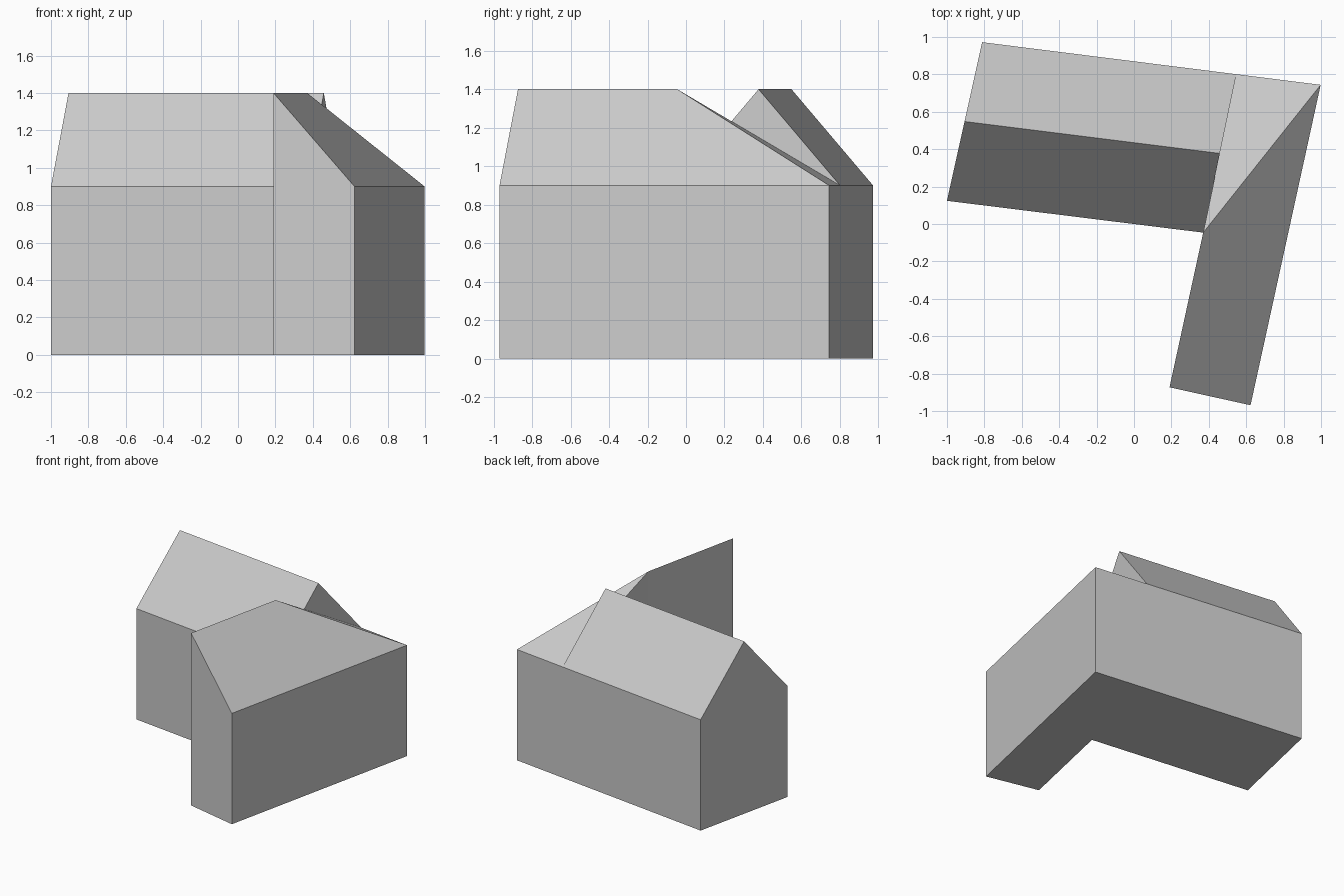
import bpy
import bmesh
from mathutils import Vector

cube = bpy.data.objects.get("Cube")
if cube:
    bpy.data.objects.remove(cube, do_unlink=True)

EAVE, RIDGE = 0.9, 1.4

# Plan corners of the L-shaped house
west_front = Vector((-1.0, 0.124))
west_back = Vector((-0.812, 0.972))
east_back = Vector((0.998, 0.744))
wing_east = Vector((0.623, -0.969))
wing_west = Vector((0.19, -0.873))
inner = Vector((0.37, -0.046))
junction = west_back.lerp(east_back, 0.751)   # where the two wings meet on the back wall

# Main ridge, and the point where the wing roof cuts the main gable
ridge_west = west_front.lerp(west_back, 0.5)
ridge_east = inner.lerp(junction, 0.5)
valley = inner.lerp(junction, 1 / 3)
VALLEY = EAVE + (RIDGE - EAVE) * 2 / 3

grey = bpy.data.materials.new("light grey")
grey.use_nodes = True
colour = (0.6, 0.6, 0.6, 1.0)
grey.diffuse_color = colour
grey.node_tree.nodes["Principled BSDF"].inputs["Base Color"].default_value = colour


def part(name, faces):
    """Flat-shaded object from faces given as (plan point, height) corners."""
    bm = bmesh.new()
    for face in faces:
        bm.faces.new([bm.verts.new((p.x, p.y, z)) for p, z in face])
    bmesh.ops.remove_doubles(bm, verts=bm.verts, dist=0.0005)
    mesh = bpy.data.meshes.new(name)
    bm.to_mesh(mesh)
    bm.free()
    mesh.materials.append(grey)
    bpy.context.collection.objects.link(bpy.data.objects.new(name, mesh))


def wall(a, b, top_a=EAVE, top_b=EAVE):
    return [(a, 0), (b, 0), (b, top_b), (a, top_a)]


# Floor slab under both wings
outline = [west_front, west_back, east_back, wing_east, wing_west, inner]
part("floor", [[(p, 0) for p in outline]])

# Walls of the main wing, with the pointed west gable
part("main_walls", [
    wall(west_front, inner),
    wall(east_back, west_back),
    wall(west_back, west_front)[:3] + [(ridge_west, RIDGE), (west_back, EAVE)],
])

# Walls of the side wing: low on the east, tall on the west
part("wing_walls", [
    wall(wing_east, east_back),
    wall(wing_west, wing_east, RIDGE, EAVE),
    wall(inner, wing_west, RIDGE, RIDGE),
])

# Gabled roof of the main wing
part("main_roof", [
    [(west_front, EAVE), (inner, EAVE), (valley, VALLEY),
     (ridge_east, RIDGE), (ridge_west, RIDGE)],
    [(junction, EAVE), (west_back, EAVE), (ridge_west, RIDGE), (ridge_east, RIDGE)],
])

# Upright infill where the two roofs cross
part("east_gable", [[(junction, EAVE), (ridge_east, RIDGE), (valley, VALLEY)]])
part("wing_upstand", [[(inner, EAVE), (inner, RIDGE), (valley, VALLEY)]])

# Single-pitch roof of the side wing and its sloping back end
part("wing_roof", [
    [(wing_west, RIDGE), (wing_east, EAVE), (east_back, EAVE), (inner, RIDGE)],
    [(inner, RIDGE), (east_back, EAVE), (junction, EAVE), (valley, VALLEY)],
])
